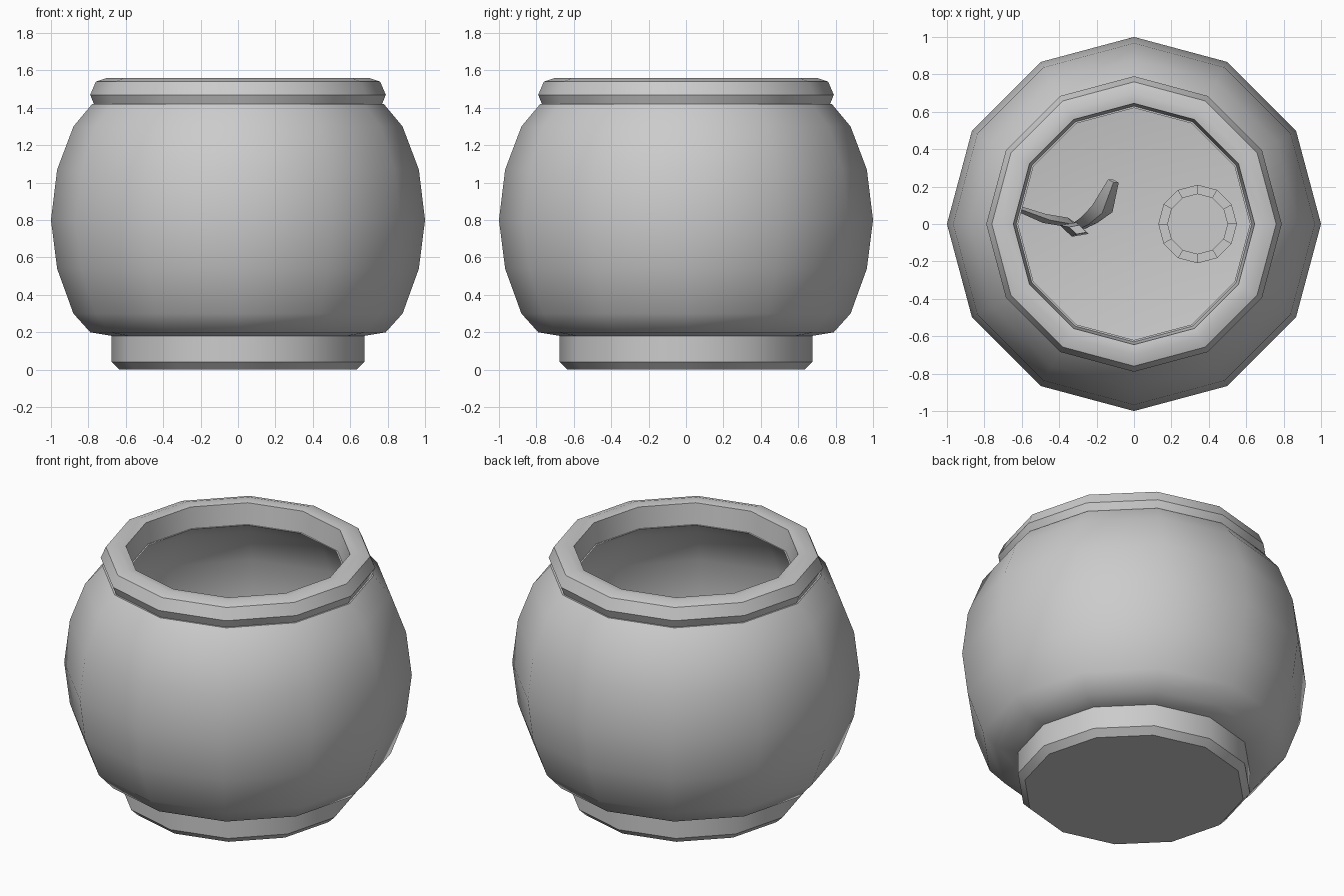
import bpy
import math
from mathutils import Vector

cube = bpy.data.objects.get("Cube")
if cube:
    bpy.data.objects.remove(cube, do_unlink=True)

SIDES = 12
grey = bpy.data.materials.new("plain grey")
grey.use_nodes = True
COLOR = (0.6, 0.6, 0.6, 1)
grey.diffuse_color = COLOR
grey.node_tree.nodes["Principled BSDF"].inputs["Base Color"].default_value = COLOR


def add_mesh(name, verts, faces, angle=40):
    mesh = bpy.data.meshes.new(name)
    mesh.from_pydata(verts, [], faces)
    mesh.materials.append(grey)
    obj = bpy.data.objects.new(name, mesh)
    bpy.context.collection.objects.link(obj)
    bpy.ops.object.select_all(action='DESELECT')
    obj.select_set(True)
    bpy.context.view_layer.objects.active = obj
    bpy.ops.object.shade_smooth_by_angle(angle=math.radians(angle))
    return obj


def ring(radius, z, center=(0, 0)):
    return [(center[0] + radius * math.cos(math.tau * i / SIDES),
             center[1] + radius * math.sin(math.tau * i / SIDES), z)
            for i in range(SIDES)]


def lathe(name, profile, center=(0, 0), closed=False, cap_start=False, cap_end=False):
    """Spin a (radius, height) profile, listed counter-clockwise, around z."""
    verts = [v for r, z in profile for v in ring(r, z, center)]
    n = len(profile)
    faces = []
    for j in range(n if closed else n - 1):
        a, b = j * SIDES, (j + 1) % n * SIDES
        for i in range(SIDES):
            k = (i + 1) % SIDES
            faces.append((a + i, a + k, b + k, b + i))
    if cap_start:
        faces.append(tuple(reversed(range(SIDES))))
    if cap_end:
        faces.append(tuple(range((n - 1) * SIDES, n * SIDES)))
    return add_mesh(name, verts, faces)


# Round body: outer wall up, inner wall down to a flat floor
outer = [(0.64, 0.175), (0.79, 0.2), (0.88, 0.3), (0.967, 0.54), (1, 0.8),
         (0.967, 1.07), (0.88, 1.3), (0.78, 1.42)]
inner = [(0.62, 1.42), (0.83, 1.28), (0.92, 1.06), (0.95, 0.8),
         (0.92, 0.55), (0.83, 0.33), (0.75, 0.25), (0.62, 0.22)]
lathe("bowl_body", outer + inner, cap_start=True, cap_end=True)

# Rolled rim and foot
lathe("rim", [(0.63, 1.42), (0.77, 1.42), (0.79, 1.47), (0.76, 1.54),
              (0.70, 1.56), (0.645, 1.55)], closed=True)
lathe("foot", [(0.635, 0), (0.675, 0.04), (0.675, 0.2)], cap_start=True, cap_end=True)

# Small ornamental tower standing on the floor
TOWER = (0.34, 0)
lathe("tower", [(0.19, 0.22), (0.18, 0.52), (0.21, 0.56), (0.21, 0.64),
                (0.16, 0.64), (0.16, 0.58)], TOWER, cap_start=True, cap_end=True)


# Battlements on every other side of the tower
for i in range(0, SIDES, 2):
    rings = [ring(r, z, TOWER) for r, z in
             ((0.16, 0.63), (0.21, 0.63), (0.21, 0.71), (0.16, 0.71))]
    verts = [r[i] for r in rings] + [r[i + 1] for r in rings]
    faces = [(0, 1, 2, 3), (7, 6, 5, 4)]
    faces += [(j, j + 4, (j + 1) % 4 + 4, (j + 1) % 4) for j in range(4)]
    add_mesh(f"tower_battlement_{i // 2 + 1}", verts, faces)


# Water plant: thick leaf blades bending out of one root
def leaf(name, points, widths):
    pts = [Vector(p) for p in points]
    verts, faces = [], []
    for i, p in enumerate(pts):
        d = (pts[min(i + 1, len(pts) - 1)] - pts[max(i - 1, 0)]).normalized()
        side = d.cross(Vector((0.3, 1, 0))).normalized()
        thick = side.cross(d)
        w = widths[i]
        verts += [p + side * w, p + thick * w * 0.5,
                  p - side * w, p - thick * w * 0.5]
    for i in range(len(pts) - 1):
        for j in range(4):
            a, b, k = i * 4, i * 4 + 4, (j + 1) % 4
            faces.append((a + j, b + j, b + k, a + k))
    faces += [(0, 1, 2, 3), tuple(reversed(range(len(verts) - 4, len(verts))))]
    add_mesh(name, verts, faces, 50)


ROOT = (-0.31, -0.02, 0.2)
leaf("plant_leaf_left", [ROOT, (-0.36, 0.01, 0.36), (-0.48, 0.03, 0.5), (-0.64, 0.09, 0.6)],
     [0.04, 0.05, 0.05, 0.03])
leaf("plant_leaf_back", [ROOT, (-0.24, 0.02, 0.36), (-0.17, 0.08, 0.5), (-0.11, 0.23, 0.58)],
     [0.04, 0.05, 0.06, 0.03])
leaf("plant_leaf_middle", [ROOT, (-0.32, -0.03, 0.45), (-0.3, -0.03, 0.7)],
     [0.05, 0.08, 0.05])
